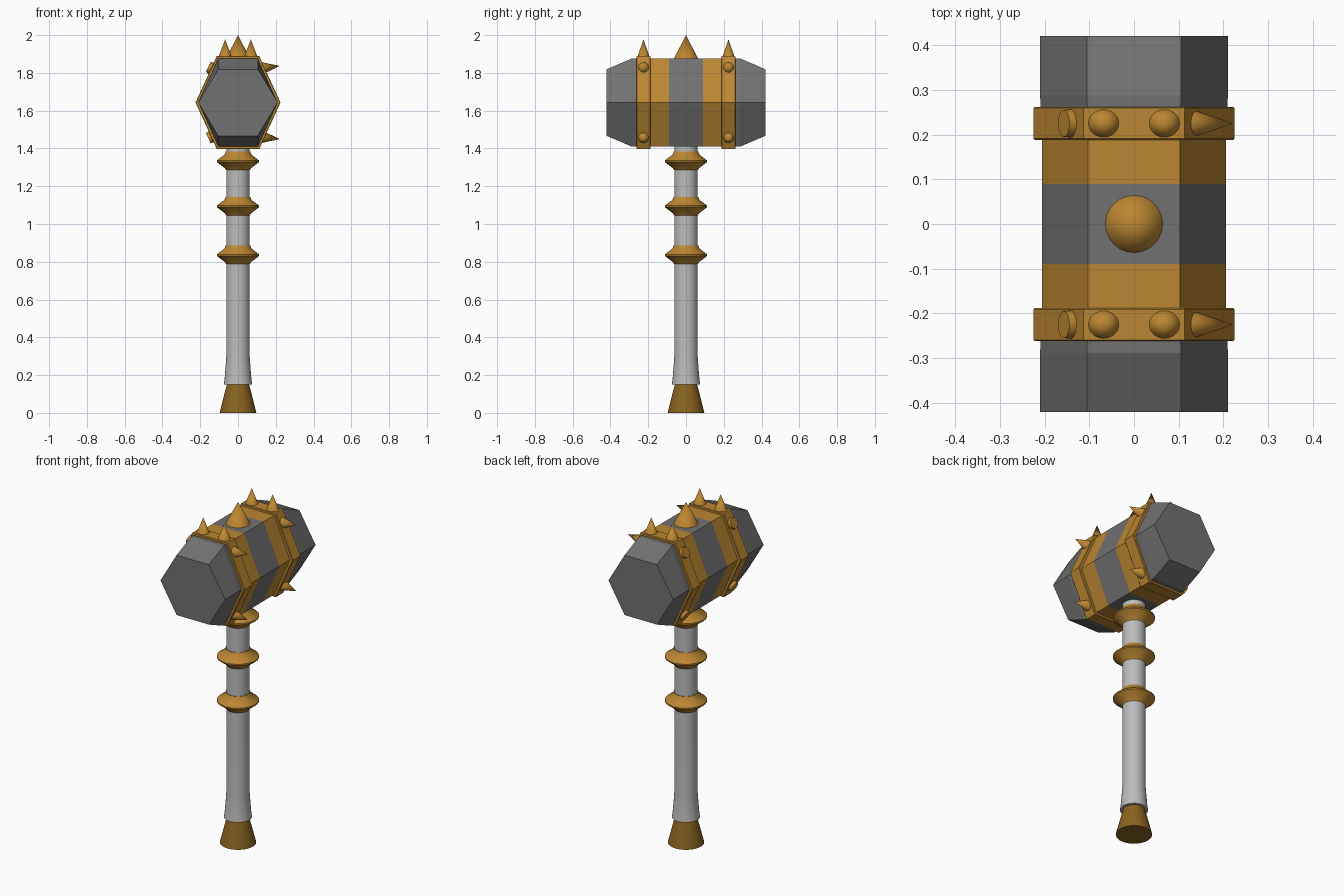
import bpy, bmesh, math
from mathutils import Vector

default = bpy.data.objects.get("Cube")
if default:
    bpy.data.objects.remove(default, do_unlink=True)


def material(name, rgb):
    m = bpy.data.materials.new(name)
    m.use_nodes = True
    m.diffuse_color = (*rgb, 1)
    m.node_tree.nodes["Principled BSDF"].inputs["Base Color"].default_value = (*rgb, 1)
    return m


GOLD = material("gold", (0.50, 0.24, 0.032))
DARK_GOLD = material("dark gold", (0.25, 0.125, 0.014))
STONE = material("dark grey stone", (0.165, 0.165, 0.165))
SHAFT = material("pale grey metal", (0.50, 0.50, 0.50))


def finish(name, bm, mats, smooth_angle=None):
    bmesh.ops.recalc_face_normals(bm, faces=bm.faces[:])
    mesh = bpy.data.meshes.new(name)
    bm.to_mesh(mesh)
    bm.free()
    for m in mats:
        mesh.materials.append(m)
    ob = bpy.data.objects.new(name, mesh)
    bpy.context.collection.objects.link(ob)
    if smooth_angle:
        bpy.ops.object.select_all(action='DESELECT')
        ob.select_set(True)
        bpy.context.view_layer.objects.active = ob
        bpy.ops.object.shade_smooth_by_angle(angle=math.radians(smooth_angle))
    return ob


def loft(bm, rings):
    """Skin closed rings of points and cap both ends."""
    loops = [[bm.verts.new(p) for p in ring] for ring in rings]
    n = len(loops[0])
    for a, b in zip(loops, loops[1:]):
        for i in range(n):
            j = (i + 1) % n
            bm.faces.new((a[i], a[j], b[j], b[i]))
    bm.faces.new(loops[0])
    bm.faces.new(loops[-1])


def lathe(name, profile, mat, sides=32, angle=40):
    bm = bmesh.new()
    turn = [math.tau * i / sides for i in range(sides)]
    loft(bm, [[(r * math.cos(t), r * math.sin(t), z) for t in turn] for r, z in profile])
    return finish(name, bm, [mat], angle)


CENTRE = 1.643


def hexagon(y, half_width, half_height):
    """Hexagon across the head, pointed to the sides, flat on top and bottom."""
    w, h = half_width, half_height
    corners = ((w, 0), (w / 2, h), (-w / 2, h), (-w, 0), (-w / 2, -h), (w / 2, -h))
    return [(x, y, CENTRE + z) for x, z in corners]


def spike(name, base, direction, radius, length, tip=0.0, widen=1.0):
    bm = bmesh.new()
    bmesh.ops.create_cone(bm, cap_ends=True, segments=24, radius1=radius,
                          radius2=tip, depth=length)
    bmesh.ops.translate(bm, verts=bm.verts[:], vec=(0, 0, length / 2))
    bmesh.ops.scale(bm, verts=bm.verts[:], vec=(widen, 1, 1))
    turn = Vector((0, 0, 1)).rotation_difference(Vector(direction)).to_matrix()
    bmesh.ops.rotate(bm, verts=bm.verts[:], matrix=turn)
    bmesh.ops.translate(bm, verts=bm.verts[:], vec=base)
    bmesh.ops.remove_doubles(bm, verts=bm.verts[:], dist=0.0001)
    return finish(name, bm, [GOLD], 50)


# Hammer head: tapered hexagonal block with two inlaid gold stripes
half = [(0.09, 0.206, 0.233), (0.19, 0.206, 0.233), (0.288, 0.21, 0.233), (0.42, 0.21, 0.176)]
sections = [(-y, w, h) for y, w, h in reversed(half)] + half
bm = bmesh.new()
loft(bm, [hexagon(*s) for s in sections])
for f in bm.faces:
    f.material_index = 1 if 0.09 < abs(f.calc_center_median().y) < 0.19 else 0
finish("hammer_head", bm, [STONE, GOLD])

# Raised bands with their spikes and studs
for side, sign in (("front", -1), ("back", 1)):
    y = sign * 0.225
    bm = bmesh.new()
    loft(bm, [hexagon(y + d, 0.225 - inset, 0.246 - inset)
              for d, inset in ((-0.037, 0.003), (-0.034, 0), (0.034, 0), (0.037, 0.003))])
    finish(side + "_band", bm, [GOLD])

    for x, tag in ((-0.068, "right"), (0.068, "left")):
        spike(f"{side}_top_spike_{tag}", (x, y, 1.88), (0, 0, 1), 0.034, 0.097, widen=1.1)
    for up, tag in ((1, "upper"), (-1, "lower")):
        z = CENTRE + up * 0.182
        spike(f"{side}_{tag}_side_spike", (0.125, y, z), (1, 0, up * 0.12), 0.033, 0.097)
        spike(f"{side}_{tag}_side_stud", (-0.13, y, z - up * 0.006), (-0.9, 0, up * 0.42),
              0.033, 0.03, tip=0.03)

# Large spike on top
spike("crown_spike", (0, 0, 1.872), (0, 0, 1), 0.066, 0.128)

# Handle with flared foot
lathe("handle", [(0.075, 0.15), (0.071, 0.18), (0.066, 0.24), (0.062, 0.3), (0.062, 1.43)], SHAFT)

# Handle rings
ring = [(0.06, -0.05), (0.07, -0.036), (0.112, -0.004), (0.112, 0.004),
        (0.072, 0.034), (0.065, 0.051)]
for i, z in enumerate((0.835, 1.093, 1.332)):
    lathe(f"handle_ring_{i + 1}", [(r, z + dz) for r, dz in ring], GOLD)

# Pommel
lathe("pommel", [(0.097, 0), (0.058, 0.155)], DARK_GOLD)
